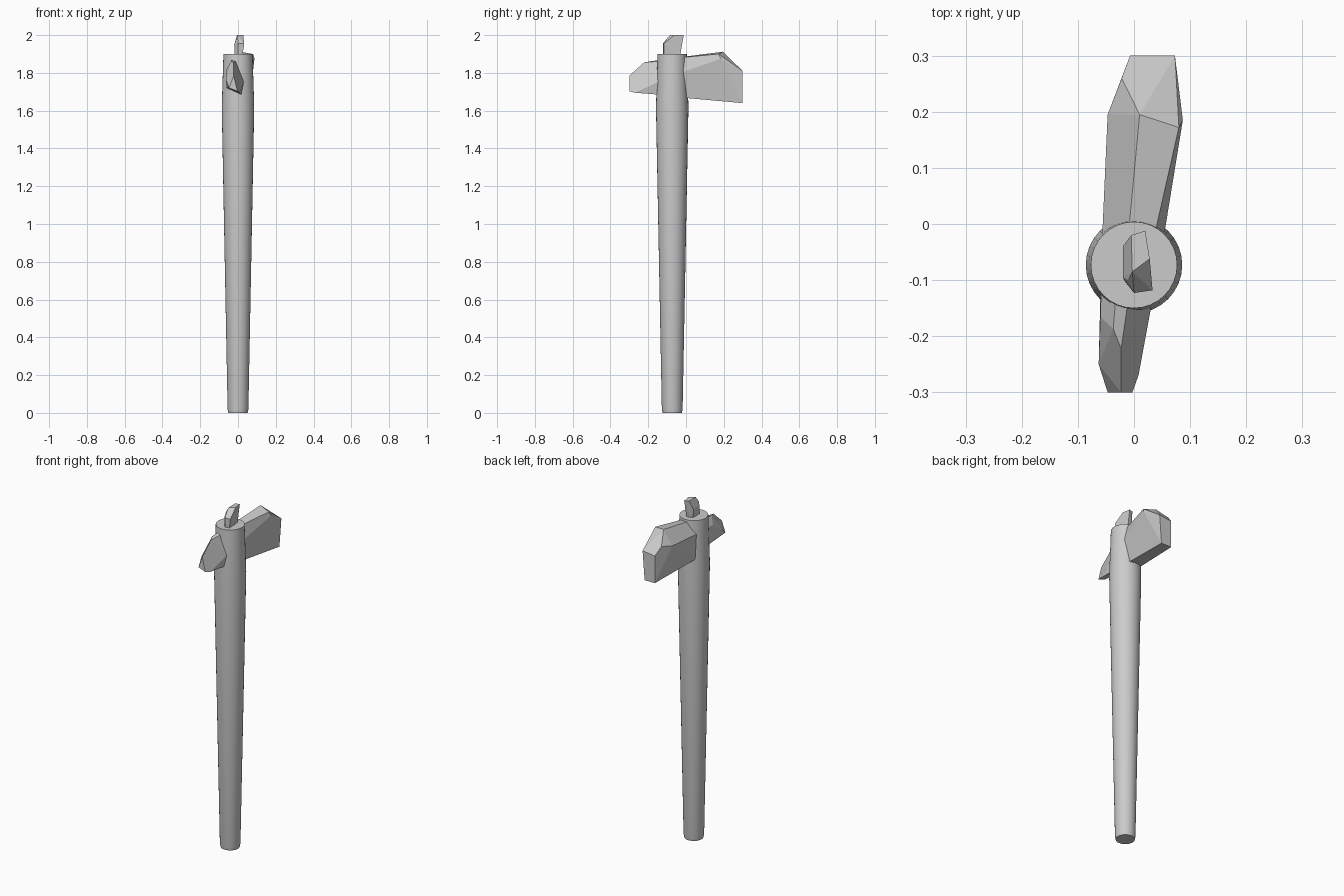
import bpy, bmesh, math

if "Cube" in bpy.data.objects:
    bpy.data.objects.remove(bpy.data.objects["Cube"])

CY = -0.073  # handle axis offset in y


def finish(bm, name):
    bmesh.ops.recalc_face_normals(bm, faces=bm.faces[:])
    me = bpy.data.meshes.new(name)
    bm.to_mesh(me)
    bm.free()
    ob = bpy.data.objects.new(name, me)
    bpy.context.collection.objects.link(ob)
    return ob


def lathe(name, profile, n=32):
    bm = bmesh.new()
    rings = []
    for r, z in profile:
        rings.append([bm.verts.new((r * math.cos(2 * math.pi * i / n),
                                    CY + r * math.sin(2 * math.pi * i / n), z))
                      for i in range(n)])
    for a, b in zip(rings, rings[1:]):
        for i in range(n):
            j = (i + 1) % n
            bm.faces.new((a[i], a[j], b[j], b[i]))
    bm.faces.new(rings[0])
    bm.faces.new(rings[-1])
    return finish(bm, name)


def stone(name, points):
    """Flat-faceted chipped stone as the hull of a few corner points."""
    bm = bmesh.new()
    for p in points:
        bm.verts.new(p)
    res = bmesh.ops.convex_hull(bm, input=bm.verts[:])
    junk = [v for v in res["geom_interior"] if isinstance(v, bmesh.types.BMVert)]
    bmesh.ops.delete(bm, geom=junk, context='VERTS')
    bmesh.ops.dissolve_limit(bm, angle_limit=math.radians(6),
                             verts=bm.verts[:], edges=bm.edges[:])
    return finish(bm, name)


# Tapered wooden handle, swelling below the head
handle = lathe("handle", [(0.051, 0), (0.055, 0.02), (0.086, 1.62), (0.078, 1.87), (0.077, 1.9)])
bpy.context.view_layer.objects.active = handle
handle.select_set(True)
bpy.ops.object.shade_smooth_by_angle(angle=math.radians(30))

# Large blade at the back
stone("large_blade", [
    (-0.012, -0.04, 1.882), (0.032, -0.04, 1.88),
    (-0.057, -0.03, 1.82), (0.052, -0.03, 1.80),
    (-0.055, -0.03, 1.675), (0.03, -0.03, 1.67),
    (0.01, 0.195, 1.912), (0.08, 0.172, 1.90), (0.087, 0.185, 1.875),
    (-0.022, 0.26, 1.845), (-0.047, 0.195, 1.83),
    (-0.007, 0.3, 1.80), (0.073, 0.3, 1.81),
    (-0.007, 0.3, 1.64), (0.06, 0.3, 1.64)])

# Small blade at the front
stone("small_blade", [
    (-0.03, -0.1, 1.872), (-0.005, -0.1, 1.865), (-0.058, -0.1, 1.82),
    (-0.037, -0.187, 1.862), (-0.023, -0.222, 1.855), (-0.06, -0.165, 1.82),
    (-0.063, -0.25, 1.76), (-0.06, -0.13, 1.72),
    (-0.047, -0.3, 1.72), (-0.003, -0.3, 1.703), (-0.023, -0.3, 1.785),
    (0.008, -0.27, 1.695), (0.032, -0.14, 1.755), (0.02, -0.12, 1.683)])

# Stone wedge poking out of the top
stone("top_wedge", [
    (-0.005, -0.02, 2.0), (0.02, -0.012, 2.0), (0.028, -0.062, 2.0), (-0.003, -0.085, 2.0),
    (-0.01, -0.1, 1.975), (0.0, -0.123, 1.955), (0.033, -0.118, 1.955),
    (-0.02, -0.04, 1.95), (-0.02, -0.095, 1.95),
    (-0.018, -0.04, 1.87), (-0.018, -0.1, 1.87), (0.0, -0.12, 1.87),
    (0.02, -0.115, 1.87), (0.018, -0.035, 1.87)])
